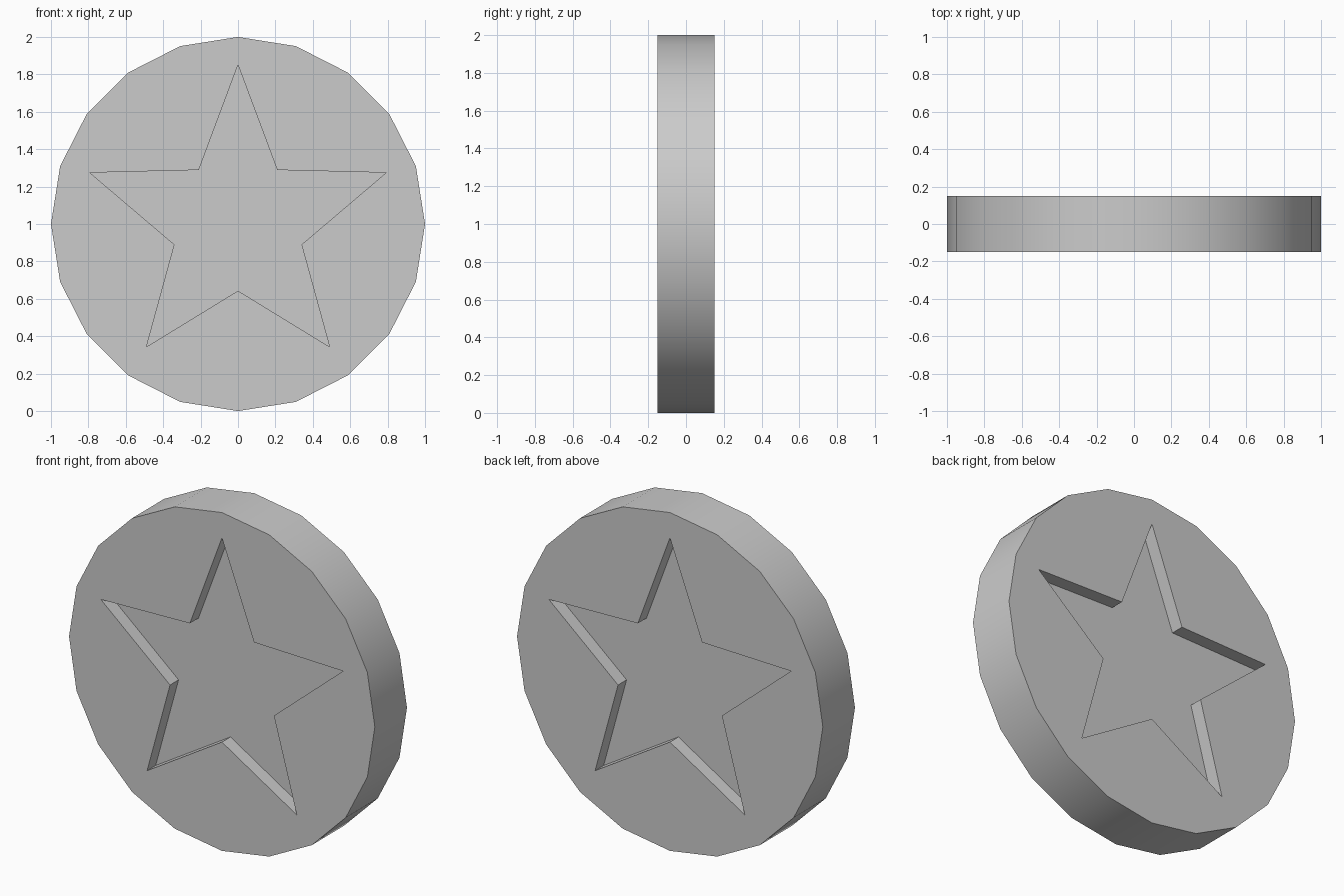
import bpy, bmesh
from math import sin, cos, pi, radians

if "Cube" in bpy.data.objects:
    bpy.data.objects.remove(bpy.data.objects["Cube"])

RADIUS, HALF, DEPTH = 1.0, 0.15, 0.08


def star_outline():
    # tips sit slightly higher than the inner corners
    pts = []
    for i in range(10):
        r, cz = (0.833, 1.017) if i % 2 == 0 else (0.357, 1.0)
        a = i * pi / 5
        pts.append((r * sin(a), cz + r * cos(a)))
    return pts


def disc_outline(sides=20):
    return [(RADIUS * cos(2 * pi * i / sides), 1 + RADIUS * sin(2 * pi * i / sides))
            for i in range(sides)]


def prism(name, outline, y0, y1):
    bm = bmesh.new()
    face = bm.faces.new([bm.verts.new((x, y0, z)) for x, z in outline])
    ext = bmesh.ops.extrude_face_region(bm, geom=[face], use_keep_orig=True)
    verts = [g for g in ext["geom"] if isinstance(g, bmesh.types.BMVert)]
    bmesh.ops.translate(bm, verts=verts, vec=(0, y1 - y0, 0))
    bmesh.ops.recalc_face_normals(bm, faces=bm.faces[:])
    mesh = bpy.data.meshes.new(name)
    bm.to_mesh(mesh)
    bm.free()
    ob = bpy.data.objects.new(name, mesh)
    bpy.context.collection.objects.link(ob)
    return ob


# Coin body
coin = prism("coin", disc_outline(), -HALF, HALF)
bpy.context.view_layer.objects.active = coin
coin.select_set(True)

# Star recess on both faces
for side in (-1, 1):
    cutter = prism("star_cutter", star_outline(), side * (HALF - DEPTH), side * (HALF + 0.1))
    cutter.hide_render = True
    mod = coin.modifiers.new("star_recess", "BOOLEAN")
    mod.operation = "DIFFERENCE"
    mod.solver = "EXACT"
    mod.object = cutter
    bpy.ops.object.modifier_apply(modifier=mod.name)
    bpy.data.objects.remove(cutter)

# Smooth rim, crisp face edges
bpy.ops.object.shade_smooth_by_angle(angle=radians(30))
